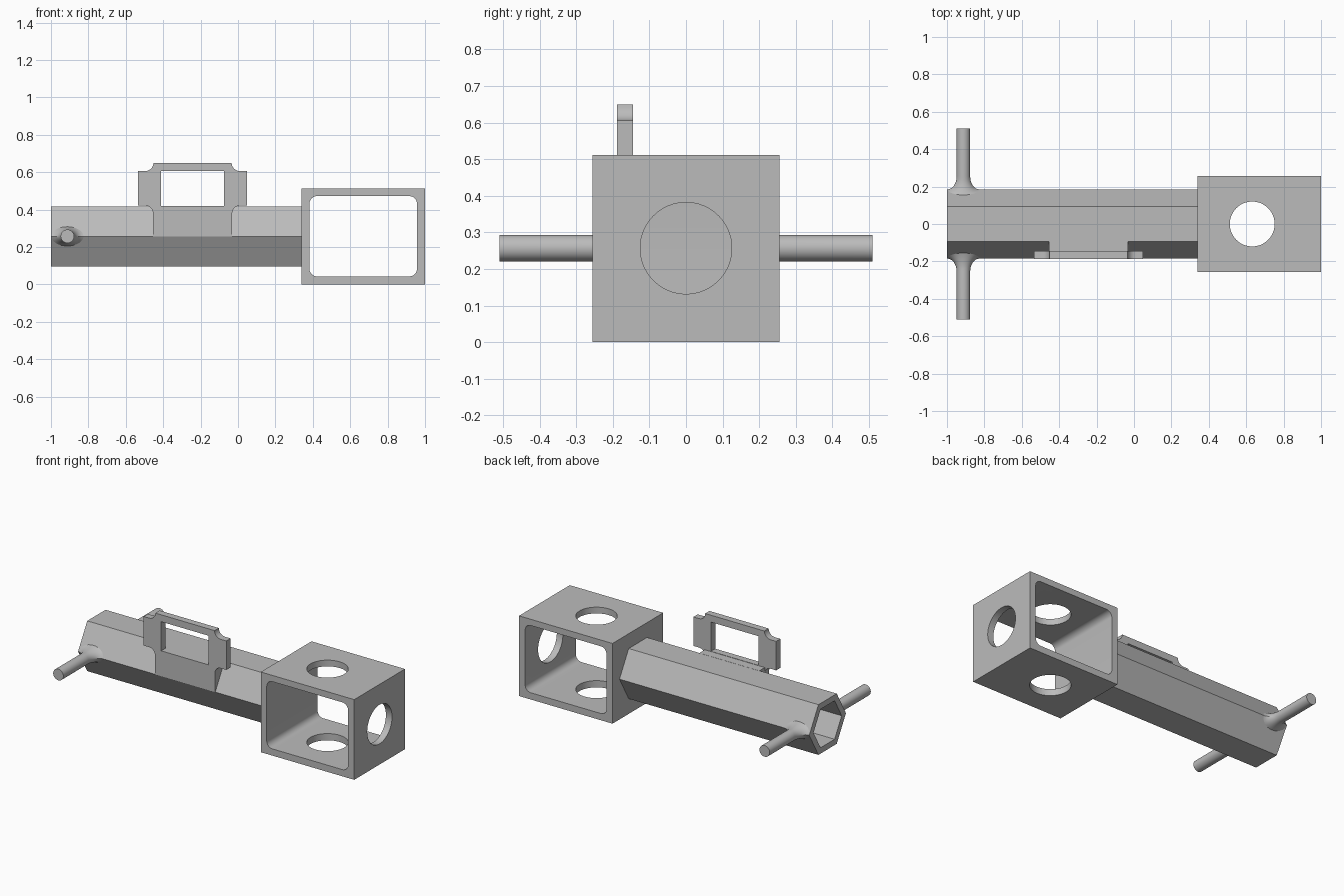
import bpy, bmesh, math
from mathutils import Matrix, Vector

cube = bpy.data.objects.get("Cube")
if cube:
    bpy.data.objects.remove(cube, do_unlink=True)

grey = bpy.data.materials.new("plain grey")
grey.use_nodes = True
colour = (0.5, 0.5, 0.5, 1)
grey.diffuse_color = colour
grey.node_tree.nodes["Principled BSDF"].inputs["Base Color"].default_value = colour

MID_Z = 0.257
HEX_R = 0.185


def finish(name, bm, smooth=True):
    bmesh.ops.recalc_face_normals(bm, faces=bm.faces)
    mesh = bpy.data.meshes.new(name)
    bm.to_mesh(mesh)
    bm.free()
    mesh.materials.append(grey)
    ob = bpy.data.objects.new(name, mesh)
    bpy.context.collection.objects.link(ob)
    if smooth:
        soften(ob)
    return ob


def soften(ob):
    bpy.ops.object.select_all(action='DESELECT')
    ob.select_set(True)
    bpy.context.view_layer.objects.active = ob
    bpy.ops.object.shade_smooth_by_angle(angle=math.radians(30))


def prism(name, points, start, direction):
    """Extrude a closed outline of 3D points."""
    bm = bmesh.new()
    face = bm.faces.new([bm.verts.new(Vector(p) + Vector(start)) for p in points])
    top = bmesh.ops.extrude_face_region(bm, geom=[face])["geom"]
    verts = [v for v in top if isinstance(v, bmesh.types.BMVert)]
    bmesh.ops.translate(bm, verts=verts, vec=direction)
    return finish(name, bm, False)


def front_prism(name, outline, y0, y1):
    return prism(name, [(x, 0, z) for x, z in outline], (0, y0, 0), (0, y1 - y0, 0))


def rect(x0, x1, z0, z1):
    return [(x0, z0), (x1, z0), (x1, z1), (x0, z1)]


def arc(cx, cz, r, a0, a1, n=8):
    angles = [math.radians(a0 + (a1 - a0) * i / n) for i in range(n + 1)]
    return [(cx + r * math.cos(a), cz + r * math.sin(a)) for a in angles]


def rounded_rect(x0, x1, z0, z1, r):
    return (arc(x0 + r, z0 + r, r, 180, 270) + arc(x1 - r, z0 + r, r, 270, 360)
            + arc(x1 - r, z1 - r, r, 0, 90) + arc(x0 + r, z1 - r, r, 90, 180))


def cylinder(name, centre, r, depth, axis):
    turn = Matrix.Rotation(math.pi / 2, 4, 'Y') if axis == 'X' else Matrix.Identity(4)
    bm = bmesh.new()
    bmesh.ops.create_cone(bm, cap_ends=True, segments=64, radius1=r, radius2=r,
                          depth=depth, matrix=Matrix.Translation(centre) @ turn)
    return finish(name, bm, False)


def cut(ob, cutters):
    """Subtract the cutters, keep the result and drop the cutters."""
    for c in cutters:
        mod = ob.modifiers.new("cut", 'BOOLEAN')
        mod.operation = 'DIFFERENCE'
        mod.solver = 'EXACT'
        mod.object = c
    bpy.context.view_layer.update()
    dg = bpy.context.evaluated_depsgraph_get()
    mesh = bpy.data.meshes.new_from_object(ob.evaluated_get(dg))
    ob.modifiers.clear()
    ob.data = mesh
    for c in cutters:
        bpy.data.objects.remove(c, do_unlink=True)
    soften(ob)


# Square housing with a through window and three round holes
housing = front_prism("housing", rect(0.34, 1, 0, 0.512), -0.256, 0.256)
cut(housing, [
    front_prism("window_cutter", rounded_rect(0.382, 0.957, 0.043, 0.472, 0.04), -0.4, 0.4),
    cylinder("vertical_cutter", (0.632, 0, MID_Z), 0.12, 1, 'Z'),
    cylinder("side_cutter", (0.95, 0, MID_Z), 0.125, 0.3, 'X')])


# Hollow hexagonal barrel, closed by the housing wall
def hexagon(r):
    return [(0, r * math.cos(i * math.pi / 3), MID_Z + r * math.sin(i * math.pi / 3))
            for i in range(6)]


barrel = prism("barrel", hexagon(HEX_R), (-1, 0, 0), (1.34, 0, 0))
bore = prism("bore_cutter", hexagon(0.142), (-1.1, 0, 0), (1.435, 0, 0))
cut(barrel, [bore])

# Sight bracket outline: half of it, then mirrored about its centre line
CX = -0.243
half = ([(0.212, MID_Z)] + arc(0.252, 0.381, 0.04, 180, 90)
        + [(0.292, 0.421), (0.292, 0.606)]
        + arc(0.253, 0.65, 0.044, 270, 180) + [(0.209, 0.65)])
outline = [(CX + x, z) for x, z in half] + [(CX - x, z) for x, z in reversed(half)]
bracket = front_prism("sight_bracket", outline, -0.188, -0.145)
cut(bracket, [front_prism("opening_cutter", rect(CX - 0.168, CX + 0.168, 0.42, 0.606), -0.3, 0)])

# Solid filler between the bracket and the sloping barrel face
slope = [(CX - 0.212, -0.145, 0.3), (CX - 0.212, -0.145, 0.418),
         (CX - 0.212, -0.09, 0.418), (CX - 0.212, -0.09, 0.4)]
prism("bracket_base", slope, (0, 0, 0), (0.424, 0, 0))


# Side pins whose flared feet follow the slopes of the barrel
def pin(name, side):
    n, rings = 32, []
    bm = bmesh.new()
    sections = [(0.036, 0.51, 0)]
    for i in range(9):
        a = i / 8 * math.pi / 2
        sections.append((0.036 + 0.05 * (1 - math.cos(a)), 0.255 - 0.07 * math.sin(a), i / 8))
    for r, y, w in sections:
        ring = []
        for k in range(n):
            t = k * 2 * math.pi / n
            z = r * math.sin(t) * (1 - 0.4 * w)
            drop = w * abs(z) / math.sqrt(3)
            ring.append(bm.verts.new((-0.912 + r * math.cos(t), side * (y - drop), MID_Z + z)))
        rings.append(ring)
    for a, b in zip(rings, rings[1:]):
        for k in range(n):
            bm.faces.new((a[k], a[(k + 1) % n], b[(k + 1) % n], b[k]))
    bm.faces.new(rings[0])
    finish(name, bm)


pin("left_pin", 1)
pin("right_pin", -1)
